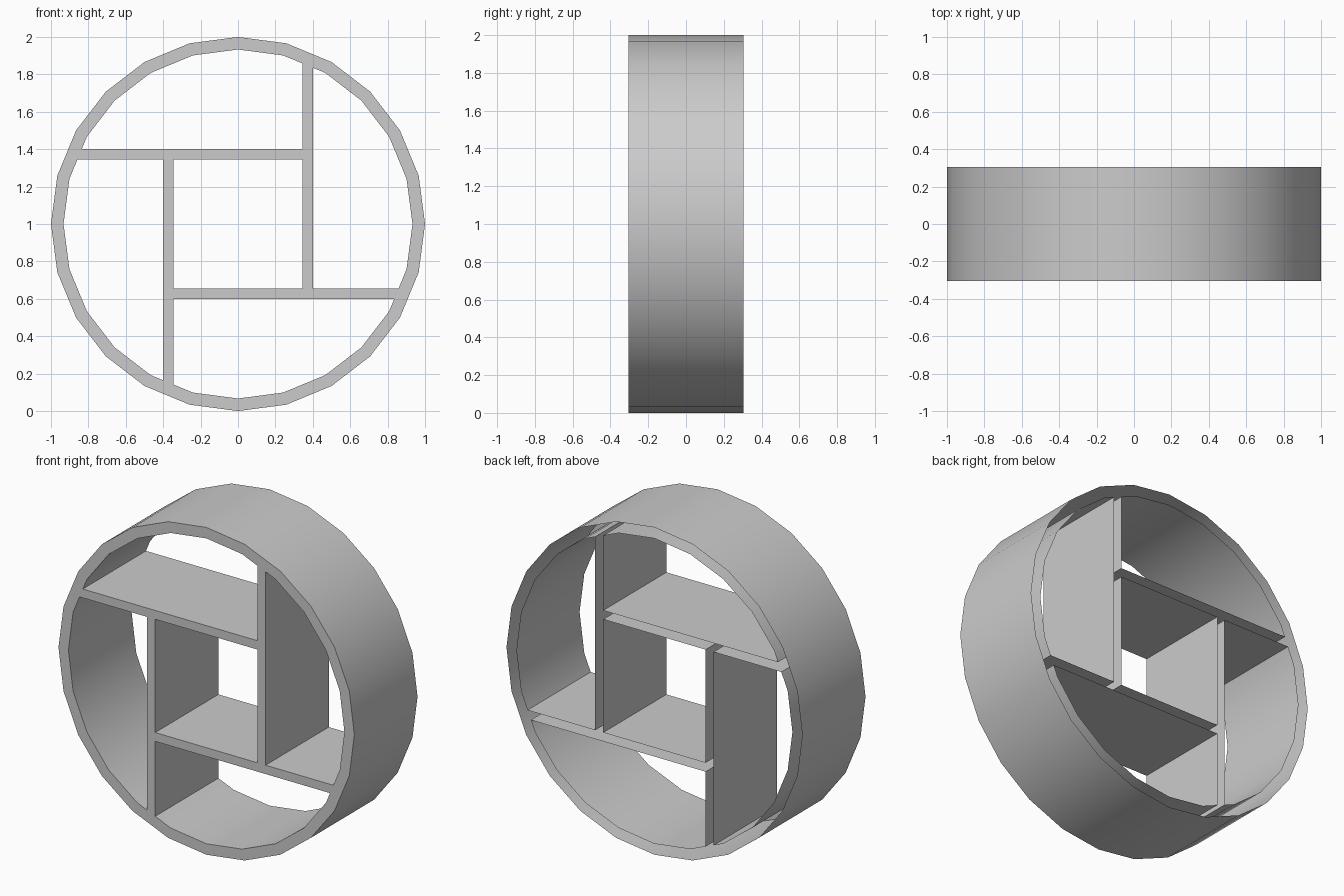
import bpy, bmesh, math
from mathutils import Vector, Matrix

if "Cube" in bpy.data.objects:
    bpy.data.objects.remove(bpy.data.objects["Cube"])

SIDES = 24          # low-poly ring
R_OUT, R_IN = 1.0, 0.933
A, B = 0.346, 0.40  # inner and outer faces of the divider boards
DEPTH = 0.305       # half depth
UP = 1.0            # centre height


def ring(radius):
    """Polygon in the front (x, z) plane."""
    return [Vector((radius * math.cos(math.tau * i / SIDES),
                    radius * math.sin(math.tau * i / SIDES))) for i in range(SIDES)]


def clip(poly, normal, offset):
    """Keep the part of a polygon where p . normal >= offset."""
    out = []
    for i, q in enumerate(poly):
        p = poly[i - 1]
        dp, dq = p.dot(normal) - offset, q.dot(normal) - offset
        if (dp > 0) != (dq > 0):
            out.append(p.lerp(q, dp / (dp - dq)))
        if dq > 0:
            out.append(q)
    return out


# Openings: a square in the middle and four equal pinwheel compartments
loops = [ring(R_OUT), [Vector(c) for c in ((-A, -A), (A, -A), (A, A), (-A, A))]]
cell = clip(clip(ring(R_IN), Vector((0, 1)), B), Vector((-1, 0)), -A)
for k in range(4):
    turn = Matrix.Rotation(k * math.pi / 2, 2)
    loops.append([turn @ p for p in cell])

# Front plate with the openings cut out
bm = bmesh.new()
outline = []
for pts in loops:
    vs = [bm.verts.new((p.x, -DEPTH, p.y + UP)) for p in pts]
    outline += [bm.edges.new((vs[i - 1], vs[i])) for i in range(len(vs))]
bmesh.ops.triangle_fill(bm, use_beauty=True, use_dissolve=False,
                        edges=outline, normal=(0, -1, 0))

# Walls run back from every outline; the back stays open and hollow
rim = [e for e in bm.edges if e.is_boundary]
new = bmesh.ops.extrude_edge_only(bm, edges=rim)["geom"]
bmesh.ops.translate(bm, vec=(0, 2 * DEPTH, 0),
                    verts=[g for g in new if isinstance(g, bmesh.types.BMVert)])
bmesh.ops.recalc_face_normals(bm, faces=bm.faces)
bm.normal_update()
front = max(bm.faces, key=lambda f: abs(f.normal.y))
if front.normal.y > 0:
    bmesh.ops.reverse_faces(bm, faces=bm.faces)

mesh = bpy.data.meshes.new("round_shelf")
bm.to_mesh(mesh)
bm.free()
shelf = bpy.data.objects.new("round_shelf", mesh)
bpy.context.collection.objects.link(shelf)
bpy.context.view_layer.objects.active = shelf
shelf.select_set(True)
bpy.ops.object.shade_smooth_by_angle(angle=math.radians(30))
